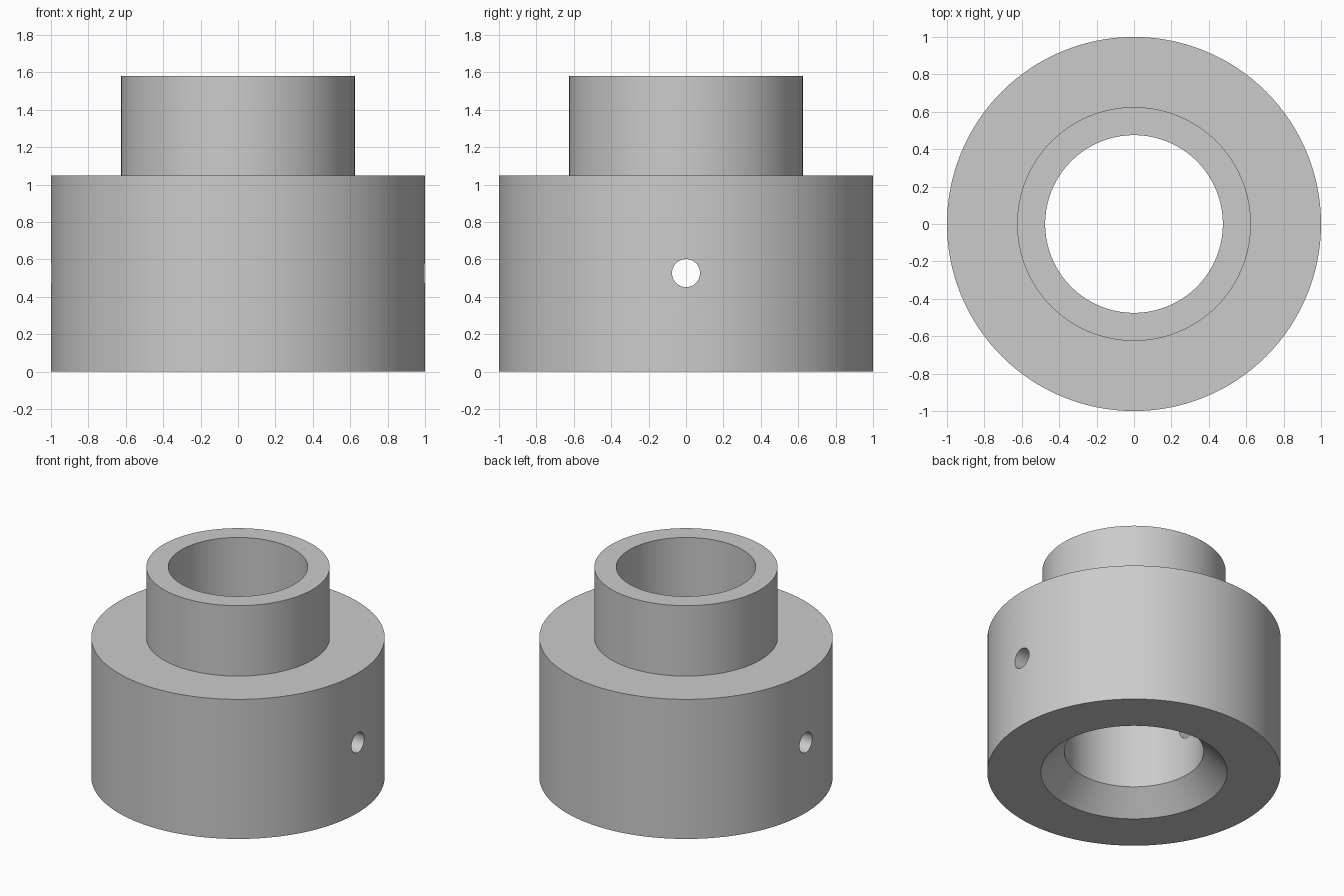
import bpy
import bmesh
import math

cube = bpy.data.objects.get("Cube")
if cube:
    bpy.data.objects.remove(cube, do_unlink=True)

SEGMENTS = 128

grey = bpy.data.materials.new("light grey")
grey.use_nodes = True
color = (0.6, 0.6, 0.6, 1)
grey.diffuse_color = color
grey.node_tree.nodes["Principled BSDF"].inputs["Base Color"].default_value = color


def add_object(name, bm):
    mesh = bpy.data.meshes.new(name)
    bmesh.ops.recalc_face_normals(bm, faces=bm.faces)
    bm.to_mesh(mesh)
    bm.free()
    mesh.materials.append(grey)
    obj = bpy.data.objects.new(name, mesh)
    bpy.context.collection.objects.link(obj)
    return obj


def lathe(name, profile):
    """Sweep a closed (radius, z) outline around the z axis."""
    bm = bmesh.new()
    rings = []
    for i in range(SEGMENTS):
        a = 2 * math.pi * i / SEGMENTS
        rings.append([bm.verts.new((r * math.cos(a), r * math.sin(a), z))
                      for r, z in profile])
    n = len(profile)
    for i, ring in enumerate(rings):
        following = rings[(i + 1) % SEGMENTS]
        for j in range(n):
            k = (j + 1) % n
            bm.faces.new((ring[j], following[j], following[k], ring[k]))
    return add_object(name, bm)


# Stepped collar: wide body, narrow neck, straight bore, flared bottom opening
collar = lathe("stepped_collar", [
    (0.635, 0), (1, 0), (1, 1.05), (0.625, 1.05),
    (0.625, 1.58), (0.475, 1.58), (0.475, 0.16),
])

# Cross hole through both side walls
bm = bmesh.new()
bmesh.ops.create_cone(bm, cap_ends=True, segments=48,
                      radius1=0.075, radius2=0.075, depth=2.4)
drill = add_object("cross_hole_cutter", bm)
drill.rotation_euler = (0, math.pi / 2, 0)
drill.location.z = 0.527
drill.hide_render = True
drill.hide_viewport = True
drill.display_type = 'WIRE'

cut = collar.modifiers.new("cross_hole", 'BOOLEAN')
cut.operation = 'DIFFERENCE'
cut.solver = 'EXACT'
cut.object = drill

# Bake the hole, then shade the round walls smooth
bpy.ops.object.select_all(action='DESELECT')
collar.select_set(True)
bpy.context.view_layer.objects.active = collar
bpy.ops.object.modifier_apply(modifier=cut.name)
bpy.data.objects.remove(drill, do_unlink=True)
bpy.ops.object.shade_smooth_by_angle(angle=math.radians(30))
